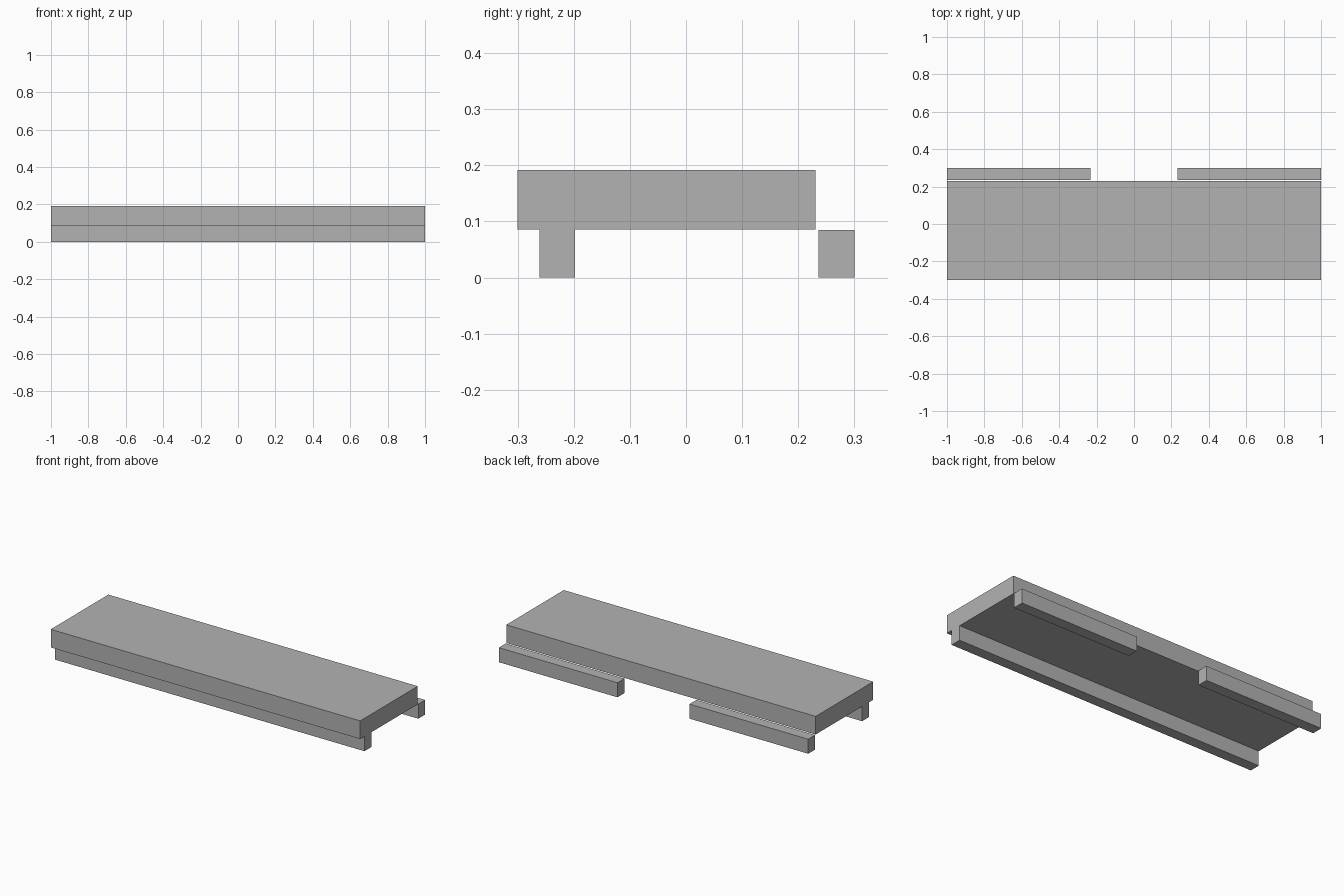
import bpy

# Remove the default cube
old = bpy.data.objects.get("Cube")
if old:
    bpy.data.objects.remove(old, do_unlink=True)

# Single flat grey
GREY = (0.45, 0.45, 0.45, 1)
grey = bpy.data.materials.new("plain grey")
grey.use_nodes = True
grey.diffuse_color = GREY
grey.node_tree.nodes["Principled BSDF"].inputs["Base Color"].default_value = GREY


def box(name, x, y, z):
    """Box spanning the given (min, max) ranges."""
    spans = (x, y, z)
    bpy.ops.mesh.primitive_cube_add(size=1, location=[(a + b) / 2 for a, b in spans])
    obj = bpy.context.object
    obj.name = name
    obj.scale = [b - a for a, b in spans]
    bpy.ops.object.transform_apply(location=False, rotation=False, scale=True)
    obj.data.materials.append(grey)
    return obj


UNDERSIDE = 0.086

# Top slab
box("slab", (-1, 1), (-0.3, 0.231), (UNDERSIDE, 0.192))

# Full-length rail set in from the front edge
box("front_rail", (-1, 1), (-0.261, -0.198), (0, UNDERSIDE))

# Two short rails just behind the back edge, open in the middle
for name, x in (("back_rail_right", (-1, -0.233)), ("back_rail_left", (0.233, 1))):
    box(name, x, (0.236, 0.3), (0, UNDERSIDE - 0.001))
